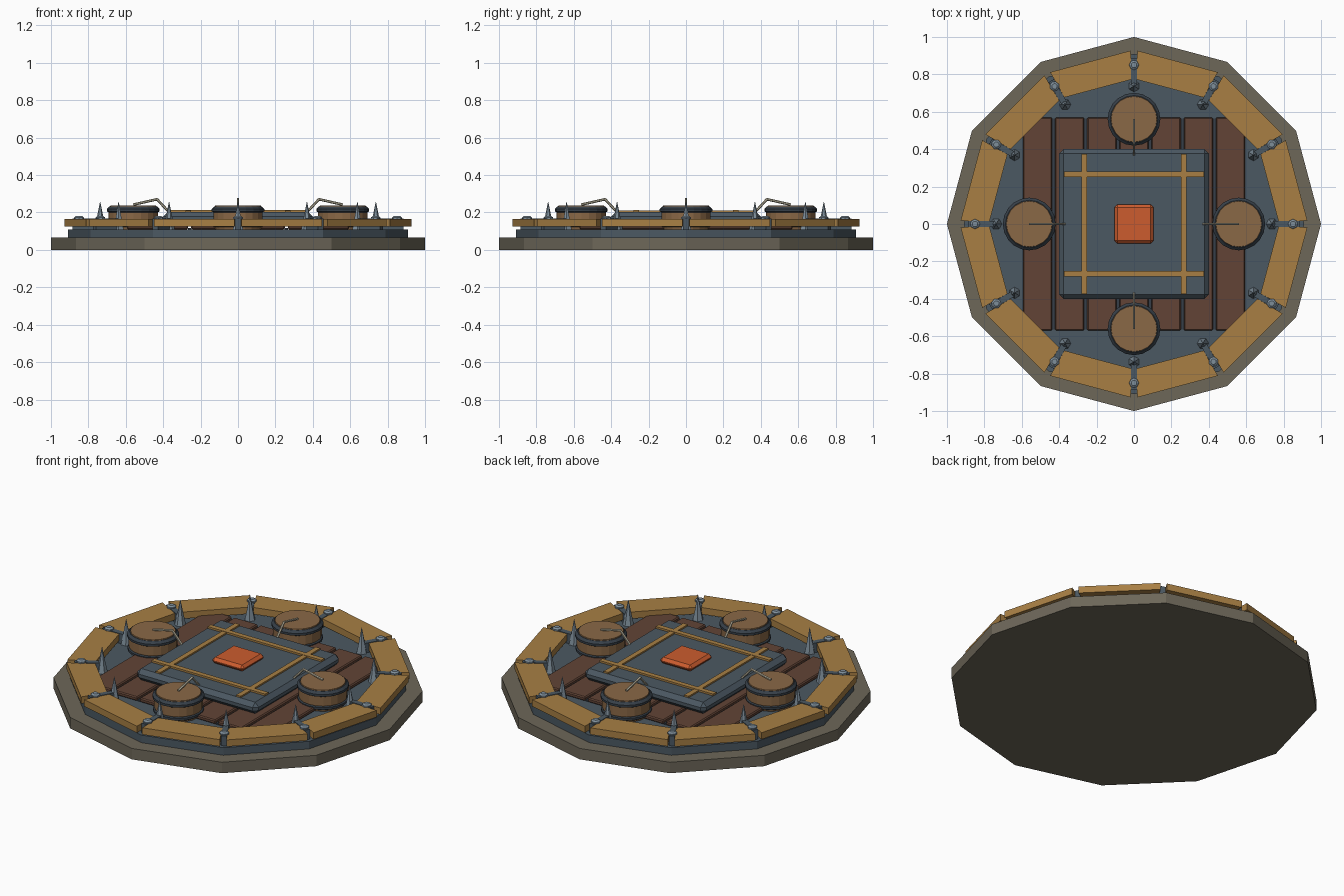
import bpy, bmesh, math
from mathutils import Matrix, Vector

cube = bpy.data.objects.get("Cube")
if cube:
    bpy.data.objects.remove(cube, do_unlink=True)


def material(name, rgb):
    lin = [((c / 255 + 0.055) / 1.055) ** 2.4 for c in rgb] + [1.0]
    m = bpy.data.materials.new(name)
    m.use_nodes = True
    m.diffuse_color = lin
    node = m.node_tree.nodes["Principled BSDF"]
    node.inputs["Base Color"].default_value = lin
    node.inputs["Roughness"].default_value = 0.8
    return m


STONE = material("olive stone", (109, 103, 89))
SLATE = material("slate metal", (75, 88, 98))
DARK = material("dark iron", (54, 63, 72))
STEEL = material("pale steel", (126, 142, 154))
TAN = material("tan wood", (168, 127, 68))
BROWN = material("dark brown wood", (98, 68, 54))
BARREL = material("barrel wood", (138, 104, 70))
ORANGE = material("orange", (204, 92, 46))
ROPE = material("cream cord", (184, 177, 155))


def finish(name, bm, mat, angle=0.0, bevel=0.0):
    bmesh.ops.recalc_face_normals(bm, faces=bm.faces)
    mesh = bpy.data.meshes.new(name)
    bm.to_mesh(mesh)
    bm.free()
    mesh.materials.append(mat)
    ob = bpy.data.objects.new(name, mesh)
    bpy.context.collection.objects.link(ob)
    ob.rotation_euler.z = angle
    if bevel:
        mod = ob.modifiers.new("bevel", "BEVEL")
        mod.width = bevel
        mod.segments = 1
    return ob


def prism(name, pts, z0, z1, mat, angle=0.0, bevel=0.0):
    """Extrude a flat outline from z0 up to z1."""
    bm = bmesh.new()
    face = bm.faces.new([bm.verts.new((x, y, z0)) for x, y in pts])
    up = bmesh.ops.extrude_face_region(bm, geom=[face])["geom"]
    bmesh.ops.translate(bm, vec=(0, 0, z1 - z0),
                        verts=[v for v in up if isinstance(v, bmesh.types.BMVert)])
    return finish(name, bm, mat, angle, bevel)


def box(name, x0, x1, y0, y1, z0, z1, mat, angle=0.0, bevel=0.0):
    return prism(name, [(x0, y0), (x1, y0), (x1, y1), (x0, y1)], z0, z1, mat, angle, bevel)


def lathe(name, profile, cx, sides, mat, angle=0.0):
    """Stack rings of (radius, z) around a vertical axis at x = cx."""
    bm = bmesh.new()
    rings = []
    for r, z in profile:
        rings.append([bm.verts.new((cx + r * math.cos(math.tau * i / sides),
                                    r * math.sin(math.tau * i / sides), z))
                      for i in range(sides)])
    for a, b in zip(rings, rings[1:]):
        for i in range(sides):
            j = (i + 1) % sides
            bm.faces.new((a[i], a[j], b[j], b[i]))
    bm.faces.new(rings[0])
    bm.faces.new(rings[-1])
    return finish(name, bm, mat, angle)


def rod(name, a, b, radius, mat, angle):
    a, b = Vector(a), Vector(b)
    d = b - a
    bm = bmesh.new()
    place = Matrix.Translation((a + b) / 2) @ d.to_track_quat("Z", "Y").to_matrix().to_4x4()
    bmesh.ops.create_cone(bm, cap_ends=True, segments=6, radius1=radius,
                          radius2=radius, depth=d.length, matrix=place)
    return finish(name, bm, mat, angle)


# Twelve-sided base and metal deck
lathe("stone_base", [(1, 0), (1, 0.065)], 0, 12, STONE)
lathe("metal_deck", [(0.91, 0.065), (0.91, 0.11)], 0, 12, SLATE)

# Rim beams, joint brackets, bolts and spikes
STEP = math.tau / 12
for k in range(12):
    a = k * STEP
    prism("rim_beam", [(0.75, -0.184), (0.9, -0.223), (0.9, 0.223), (0.75, 0.184)],
          0.125, 0.165, TAN, a + STEP / 2)
    box("rim_bracket", 0.745, 0.885, -0.016, 0.016, 0.11, 0.168, SLATE, a)
    lathe("rim_bolt", [(0.026, 0.165), (0.026, 0.174), (0.015, 0.182)], 0.85, 8, STEEL, a)
    lathe("rim_spike", [(0.031, 0.11), (0.019, 0.165), (0.001, 0.257)], 0.737, 6, STEEL, a)

# Floor boards
for i in range(-3, 4):
    x = i * 0.172
    box("floor_board", x - 0.078, x + 0.078, -0.57, 0.57, 0.11, 0.135, BROWN, bevel=0.006)
    if i < 3:
        box("board_gap", x + 0.077, x + 0.095, -0.565, 0.565, 0.11, 0.118, DARK)

# Central pressure plate with crossed strips and button
box("pressure_plate", -0.4, 0.4, -0.4, 0.4, 0.135, 0.203, SLATE, bevel=0.024)
for s in (-1, 1):
    c = s * 0.265
    box("plate_strip", c - 0.015, c + 0.015, -0.375, 0.375, 0.2, 0.212, TAN)
    box("plate_cross_strip", -0.375, 0.375, c - 0.015, c + 0.015, 0.2, 0.214, TAN)
box("button", -0.105, 0.105, -0.105, 0.105, 0.2, 0.238, ORANGE, bevel=0.016)

# Four squat barrels with iron hoops and bent fuses
for k in range(4):
    a = k * math.pi / 2
    lathe("barrel", [(0.122, 0.11), (0.132, 0.15), (0.132, 0.205), (0.122, 0.237)],
          0.56, 20, BARREL, a)
    lathe("barrel_hoop", [(0.13, 0.2), (0.141, 0.206), (0.141, 0.219), (0.127, 0.232)],
          0.56, 20, DARK, a)
    lathe("barrel_lower_hoop", [(0.13, 0.122), (0.138, 0.127), (0.138, 0.14), (0.13, 0.145)],
          0.56, 20, DARK, a)
    rod("fuse_upper", (0.56, 0, 0.242), (0.432, 0, 0.271), 0.007, ROPE, a)
    rod("fuse_lower", (0.435, 0, 0.273), (0.37, 0, 0.203), 0.007, ROPE, a)
